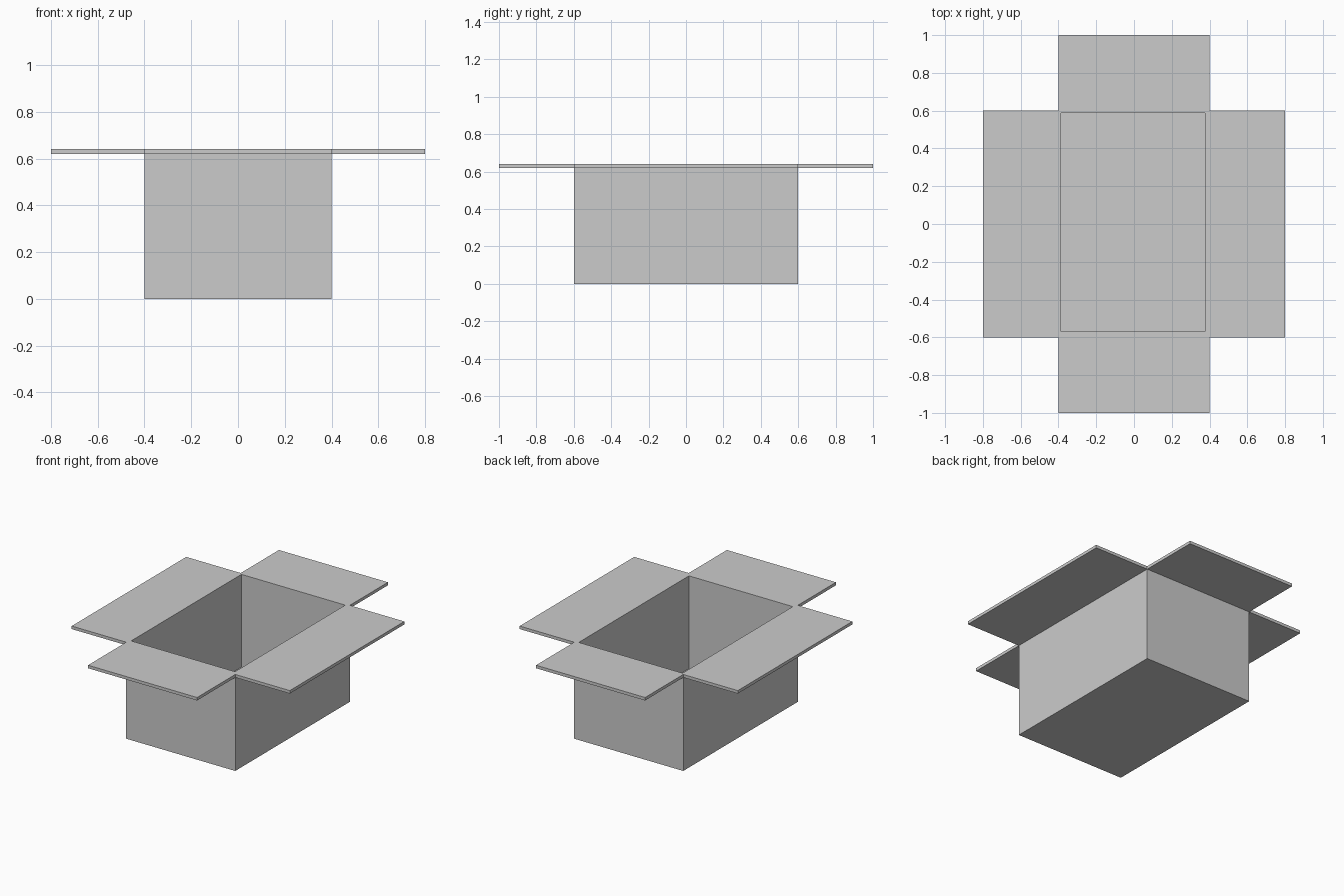
import bpy, bmesh
from mathutils import Matrix, Vector

if "Cube" in bpy.data.objects:
    bpy.data.objects.remove(bpy.data.objects["Cube"])

HX, HY, TOP, FLAP, THICK = 0.4, 0.6, 0.64, 0.4, 0.02
FLOOR = 0.025
# opening of the carton: (min x, max x, min y, max y)
OPENING = (-0.386, 0.376, -0.568, 0.587)


def finish(bm, name):
    bmesh.ops.recalc_face_normals(bm, faces=bm.faces)
    mesh = bpy.data.meshes.new(name)
    bm.to_mesh(mesh)
    bm.free()
    obj = bpy.data.objects.new(name, mesh)
    bpy.context.collection.objects.link(obj)
    return obj


def block(lo, hi):
    lo, hi = Vector(lo), Vector(hi)
    bm = bmesh.new()
    bmesh.ops.create_cube(bm, size=1, matrix=Matrix.Translation((lo + hi) / 2)
                          @ Matrix.Diagonal((*(hi - lo), 1)))
    return bm


# Carton body: a solid block whose top face is inset and pushed down
bm = block((-HX, -HY, 0), (HX, HY, TOP))
bm.normal_update()
top = max(bm.faces, key=lambda f: f.calc_center_median().z)
bmesh.ops.inset_region(bm, faces=[top], thickness=0.02)
for v in top.verts:
    v.co.x = OPENING[0] if v.co.x < 0 else OPENING[1]
    v.co.y = OPENING[2] if v.co.y < 0 else OPENING[3]
pocket = bmesh.ops.extrude_discrete_faces(bm, faces=[top])["faces"][0]
for v in pocket.verts:
    v.co.z = FLOOR
finish(bm, "carton_body")

# Four open flaps, level with the rim
for side, s in (("left", -1), ("right", 1)):
    x0, x1 = sorted((s * HX, s * (HX + FLAP)))
    finish(block((x0, -HY, TOP - THICK), (x1, HY, TOP)), side + "_flap")
for side, s in (("front", -1), ("back", 1)):
    y0, y1 = sorted((s * HY, s * (HY + FLAP)))
    finish(block((-HX, y0, TOP - THICK), (HX, y1, TOP)), side + "_flap")
